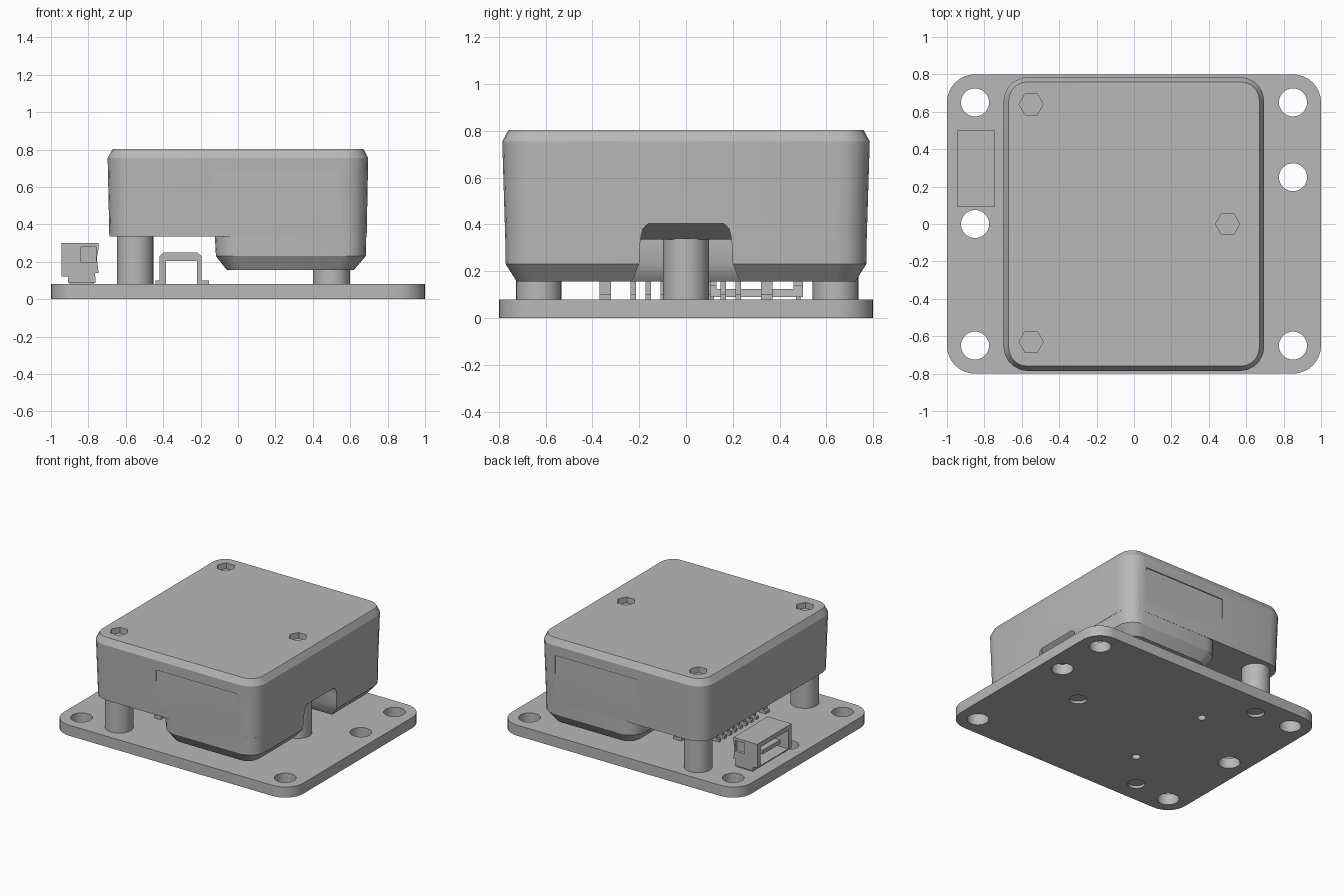
import bpy
import bmesh
import math

if "Cube" in bpy.data.objects:
    bpy.data.objects.remove(bpy.data.objects["Cube"], do_unlink=True)

grey = bpy.data.materials.new("plain grey")
grey.use_nodes = True
colour = (0.48, 0.48, 0.48, 1)
grey.diffuse_color = colour
grey.node_tree.nodes["Principled BSDF"].inputs["Base Color"].default_value = colour


def rounded(x0, x1, hy, z, r, n=5):
    """Ring with rounded corners, symmetric in y."""
    ring = []
    for cx, cy, start in ((x1 - r, hy - r, 0), (x0 + r, hy - r, 90),
                          (x0 + r, r - hy, 180), (x1 - r, r - hy, 270)):
        for i in range(n + 1):
            a = math.radians(start + 90 * i / n)
            ring.append((cx + r * math.cos(a), cy + r * math.sin(a), z))
    return ring


def rect(x0, x1, y0, y1, z):
    return [(x1, y1, z), (x0, y1, z), (x0, y0, z), (x1, y0, z)]


def circle(x, y, r, z, n):
    return [(x + r * math.cos(2 * math.pi * i / n),
             y + r * math.sin(2 * math.pi * i / n), z) for i in range(n)]


def loft(name, rings):
    """Closed solid through rings of equal point count."""
    bm = bmesh.new()
    loops = [[bm.verts.new(p) for p in ring] for ring in rings]
    n = len(loops[0])
    for a, b in zip(loops, loops[1:]):
        for i in range(n):
            j = (i + 1) % n
            bm.faces.new((a[i], a[j], b[j], b[i]))
    bm.faces.new(loops[0][::-1])
    bm.faces.new(loops[-1])
    bmesh.ops.recalc_face_normals(bm, faces=bm.faces)
    mesh = bpy.data.meshes.new(name)
    bm.to_mesh(mesh)
    bm.free()
    mesh.materials.append(grey)
    obj = bpy.data.objects.new(name, mesh)
    bpy.context.collection.objects.link(obj)
    return obj


def box(name, x0, x1, y0, y1, z0, z1):
    return loft(name, [rect(x0, x1, y0, y1, z) for z in (z0, z1)])


def cylinder(name, x, y, r, z0, z1, n=24):
    return loft(name, [circle(x, y, r, z, n) for z in (z0, z1)])


def extrude_y(name, profile, y0, y1):
    return loft(name, [[(x, y, z) for x, z in profile] for y in (y0, y1)])


def activate(obj):
    bpy.ops.object.select_all(action="DESELECT")
    obj.select_set(True)
    bpy.context.view_layer.objects.active = obj


def combine(obj, other, operation="DIFFERENCE"):
    activate(obj)
    mod = obj.modifiers.new("cut", "BOOLEAN")
    mod.operation = operation
    mod.solver = "EXACT"
    mod.object = other
    bpy.ops.object.modifier_apply(modifier=mod.name)
    bpy.data.objects.remove(other, do_unlink=True)


def smooth(obj, angle=25):
    activate(obj)
    bpy.ops.object.shade_smooth_by_angle(angle=math.radians(angle))


posts = [(-0.55, 0.64), (-0.55, -0.63), (0.5, 0)]

# Base plate with mounting holes, shallow screw recesses and peg holes
plate = loft("base_plate", [rounded(-1, 1, 0.8, z, 0.15, 8) for z in (0, 0.08)])
holes = [(x, y) for x in (-0.85, 0.85) for y in (-0.65, 0.65)]
for x, y in holes + [(0.85, 0.25), (-0.85, 0)]:
    combine(plate, cylinder("cutter", x, y, 0.075, -0.1, 0.2, 32))
for x, y in posts:
    combine(plate, cylinder("cutter", x, y, 0.06, -0.1, 0.02))
for y in (-0.35, 0.35):
    combine(plate, cylinder("cutter", -0.31, y, 0.03, -0.1, 0.2, 16))
smooth(plate)

# Housing: drafted upper block joined to a deeper chamfered block
housing = loft("housing", [
    rounded(-0.688, 0.688, 0.773, 0.335, 0.13),
    rounded(-0.697, 0.696, 0.786, 0.755, 0.13),
    rounded(-0.67, 0.67, 0.76, 0.803, 0.10)])
combine(housing, loft("lower_block", [
    rounded(-0.06, 0.62, 0.725, 0.157, 0.09),
    rounded(-0.118, 0.683, 0.771, 0.23, 0.12),
    rounded(-0.125, 0.6865, 0.772, 0.36, 0.12)]), "UNION")

# Side notch with flared mouth and sloping roof
combine(housing, loft("cutter", [
    rect(0.30, 0.9, -0.25, 0.25, 0.13),
    rect(0.34, 0.9, -0.22, 0.22, 0.18),
    rect(0.36, 0.9, -0.2, 0.2, 0.235),
    rect(0.36, 0.9, -0.195, 0.195, 0.335),
    rect(0.58, 0.9, -0.195, 0.195, 0.336),
    rect(0.66, 0.9, -0.185, 0.185, 0.38),
    rect(0.69, 0.9, -0.16, 0.16, 0.405)]))

# Flat label recesses on the two long-side walls
for side in (-1, 1):
    combine(housing, box("cutter", -0.135, 0.545, *sorted((side * 0.776, side * 0.9)),
                         0.42, 0.68))

# Screw pockets in the top
for x, y in posts:
    combine(housing, cylinder("cutter", x, y, 0.065, 0.76, 0.9, 6))
smooth(housing)

# Standoff posts
for name, (x, y), top in zip(("back", "front", "side"), posts, (0.34, 0.34, 0.34)):
    smooth(cylinder(name + "_standoff", x, y, 0.098, 0.08, top))

# Short feet under the deep block
# Side connector: hollow shell open on the outer face
shell = extrude_y("connector_shell", [
    (-0.945, 0.12), (-0.91, 0.12), (-0.91, 0.09), (-0.76, 0.09), (-0.765, 0.14),
    (-0.745, 0.14), (-0.755, 0.22), (-0.745, 0.27), (-0.745, 0.30), (-0.945, 0.30)],
    0.09, 0.5)
combine(shell, box("cutter", -1.1, -0.78, 0.13, 0.46, 0.125, 0.265))
combine(shell, box("cutter", -0.85, -0.6, 0.13, 0.46, 0.125, 0.16))
for y0, y1 in ((0.05, 0.11), (0.48, 0.6)):
    combine(shell, box("cutter", -0.84, -0.76, y0, y1, 0.2, 0.28))
box("connector_tongue", -0.92, -0.77, 0.19, 0.40, 0.18, 0.21)
for i, y in enumerate((0.1, 0.47)):
    box(f"connector_foot_{i}", -0.90, -0.77, y, y + 0.02, 0.08, 0.1)

# Row of bent leads under the housing, wider brackets at both ends
arch = [(-0.44, 0.08), (-0.385, 0.08), (-0.385, 0.205), (-0.22, 0.205), (-0.22, 0.08),
        (-0.155, 0.08), (-0.155, 0.1), (-0.195, 0.1), (-0.195, 0.23), (-0.22, 0.25),
        (-0.40, 0.25), (-0.42, 0.23), (-0.42, 0.1), (-0.44, 0.1)]
for i in range(8):
    y = -0.225 + 0.064 * i
    extrude_y(f"lead_{i}", arch, y - 0.012, y + 0.012)
for name, y in (("front", -0.345), ("back", 0.345)):
    extrude_y(name + "_bracket", arch, y - 0.024, y + 0.024)
